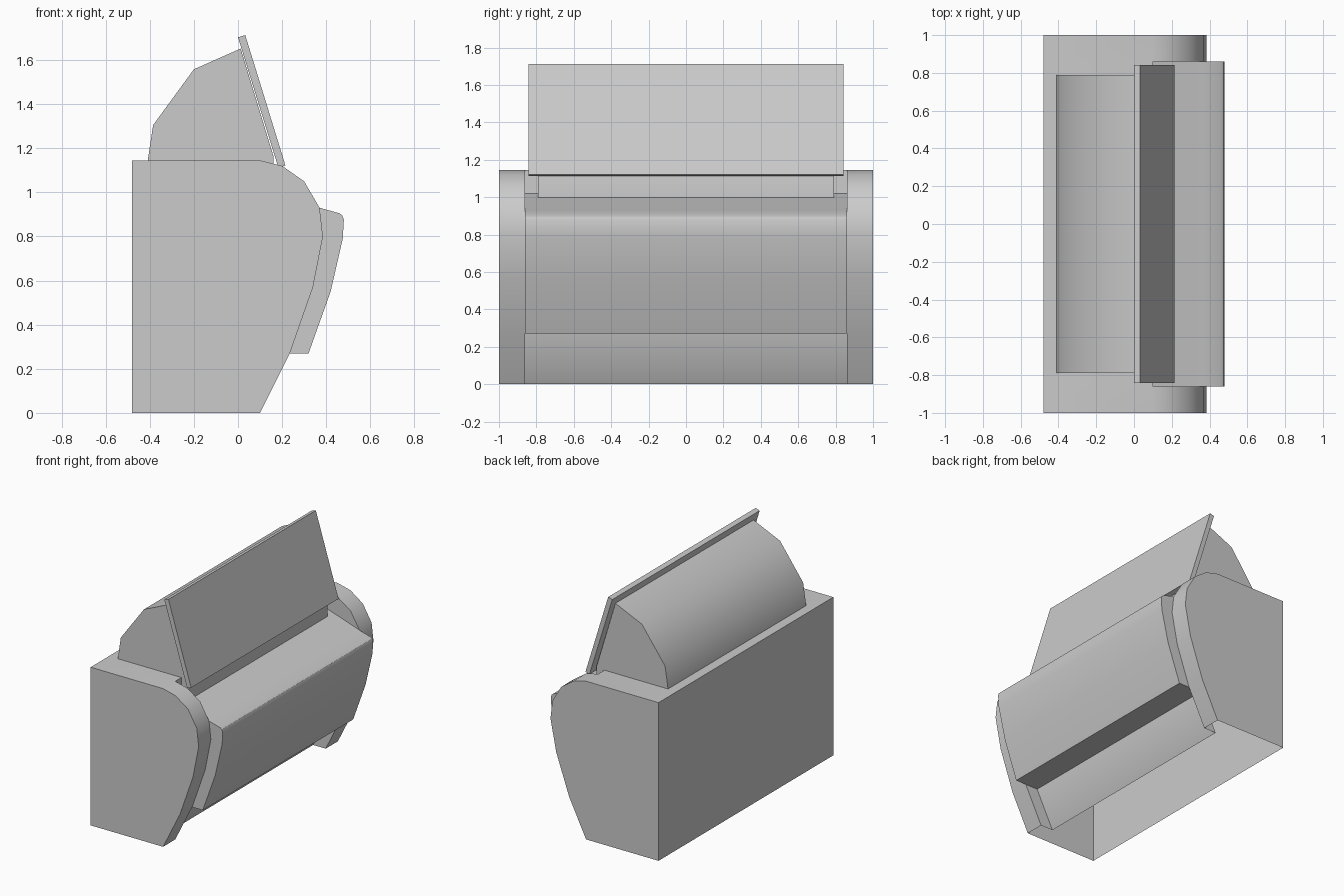
import bpy, bmesh, math

cube = bpy.data.objects.get("Cube")
if cube:
    bpy.data.objects.remove(cube)

grey = bpy.data.materials.new("plain grey")
grey.use_nodes = True
grey.diffuse_color = (0.6, 0.6, 0.6, 1)
grey.node_tree.nodes["Principled BSDF"].inputs["Base Color"].default_value = (0.6, 0.6, 0.6, 1)


def sheet(bm, path, y0, y1):
    """Sweep an open x-z path along y."""
    for (xa, za), (xb, zb) in zip(path, path[1:]):
        corners = [(xa, y0, za), (xb, y0, zb), (xb, y1, zb), (xa, y1, za)]
        bm.faces.new([bm.verts.new(c) for c in corners])


def cap(bm, outline, y):
    """Flat face across the y axis."""
    bm.faces.new([bm.verts.new((x, y, z)) for x, z in outline])


def finish(bm, name):
    bmesh.ops.remove_doubles(bm, verts=bm.verts, dist=0.0005)
    bmesh.ops.recalc_face_normals(bm, faces=bm.faces)
    mesh = bpy.data.meshes.new(name)
    bm.to_mesh(mesh)
    bm.free()
    mesh.materials.append(grey)
    obj = bpy.data.objects.new(name, mesh)
    bpy.context.collection.objects.link(obj)
    bpy.ops.object.select_all(action='DESELECT')
    obj.select_set(True)
    bpy.context.view_layer.objects.active = obj
    bpy.ops.object.shade_smooth_by_angle(angle=math.radians(30))


def prism(name, outline, half):
    bm = bmesh.new()
    sheet(bm, outline + outline[:1], -half, half)
    for y in (-half, half):
        cap(bm, outline, y)
    finish(bm, name)


# Cabinet shell: curved cheeks at both ends, recessed core, open underneath
back, top, cheek = -0.48, 1.145, 0.86
front = [(0.10, top), (0.20, 1.12), (0.30, 1.05), (0.37, 0.93), (0.385, 0.80),
         (0.34, 0.57), (0.235, 0.27), (0.10, 0)]
core = [(0.10, top), (0.10, 1.02), (0.135, 0.27), (0, 0)]
rear = [(back, 0), (back, top)]
bm = bmesh.new()
for side in (-1, 1):
    sheet(bm, rear + front, side * cheek, side)
    cap(bm, rear + front, side)
    cap(bm, front + core[:0:-1], side * cheek)
sheet(bm, rear + core, -cheek, cheek)
finish(bm, "cabinet")

# Bowed front door
prism("front_door", [(0.10, 1.02), (0.37, 0.93), (0.46, 0.905), (0.473, 0.895),
                     (0.48, 0.875), (0.475, 0.79), (0.42, 0.55), (0.32, 0.27),
                     (0.135, 0.27)], cheek)

# Rounded hood on top
prism("hood", [(-0.41, 1.14), (-0.385, 1.305), (-0.20, 1.558), (0.012, 1.652),
               (0.162, 1.16), (0.162, 0.99), (0.09, 0.99), (0.09, 1.14)], 0.79)

# Slanted display board
prism("slanted_board", [(0, 1.703), (0.033, 1.713), (0.215, 1.122), (0.183, 1.112)], 0.843)
